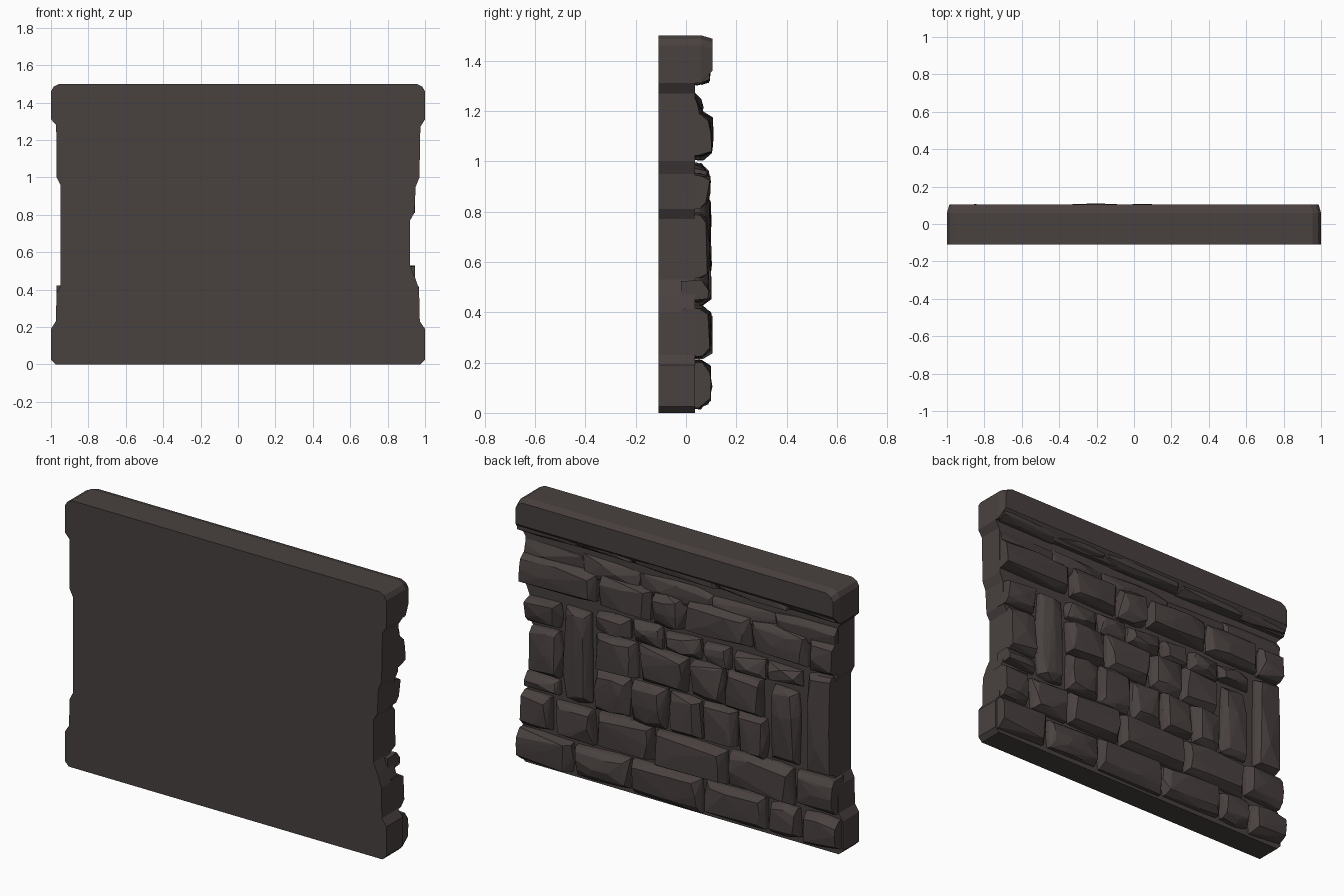
import bpy, bmesh, random
from mathutils import Vector

if "Cube" in bpy.data.objects:
    bpy.data.objects.remove(bpy.data.objects["Cube"])

random.seed(7)
mat = bpy.data.materials.new("dark stone")
mat.diffuse_color = (0.066, 0.053, 0.051, 1)
mat.use_nodes = True
mat.node_tree.nodes["Principled BSDF"].inputs["Base Color"].default_value = mat.diffuse_color
BACK = -0.11   # flat front plane


def make_object(name, bm):
    bmesh.ops.recalc_face_normals(bm, faces=bm.faces[:])
    me = bpy.data.meshes.new(name)
    bm.to_mesh(me)
    bm.free()
    me.materials.append(mat)
    ob = bpy.data.objects.new(name, me)
    bpy.context.collection.objects.link(ob)
    return ob


def extrude_outline(name, pts, y0, y1):
    bm = bmesh.new()
    a = [bm.verts.new((x, y0, z)) for x, z in pts]
    b = [bm.verts.new((x, y1, z)) for x, z in pts]
    bm.faces.new(a)
    bm.faces.new(b[::-1])
    for i in range(len(pts)):
        j = (i + 1) % len(pts)
        bm.faces.new((a[i], a[j], b[j], b[i]))
    return make_object(name, bm)


# flat slab with stepped side edges, carries every carved stone
right = [(0.975, 0), (1, 0.025), (1, 0.19), (0.972, 0.23), (0.968, 0.4),
         (0.945, 0.47), (0.92, 0.53), (0.92, 0.77), (0.943, 0.81),
         (0.95, 0.95), (0.97, 1.0), (0.975, 1.27), (1, 1.31)]
left = [(-1, 1.31), (-0.972, 1.28), (-0.97, 1.0), (-0.95, 0.96),
        (-0.95, 0.42), (-0.97, 0.38), (-0.974, 0.23), (-1, 0.19),
        (-1, 0.025), (-0.975, 0)]
extrude_outline("wall_slab", right + left, BACK, 0.035)

# smooth coping beam along the top, tapered toward the carved side
cap_outline = [(-1, 1.31), (1, 1.31), (1, 1.46), (0.985, 1.485), (0.955, 1.5),
               (-0.955, 1.5), (-0.985, 1.485), (-1, 1.46)]
cap = extrude_outline("coping_beam", cap_outline, BACK, 0.06)
bm = bmesh.new()
bm.from_mesh(cap.data)
bm.verts.ensure_lookup_table()
end = max(bm.faces, key=lambda f: f.calc_center_median().y)
new = bmesh.ops.extrude_face_region(bm, geom=[end])
bmesh.ops.delete(bm, geom=[end], context='FACES_ONLY')
for v in new["geom"]:
    if isinstance(v, bmesh.types.BMVert):
        v.co.y = 0.105
        v.co.x *= 0.987
        v.co.z = 1.36 if v.co.z < 1.4 else v.co.z - 0.013
bm.to_mesh(cap.data)
bm.free()


def hull_stone(target, x0, x1, z0, z1, depth):
    """Chipped faceted block; an end at the wall edge stays flush."""
    w, h = x1 - x0, z1 - z0
    nx, nz = max(2, round(w / 0.13)), max(2, round(h / 0.13))
    bm = bmesh.new()
    for inset, y, jit in ((0, -0.02, 0), (0.006, depth * 0.62, 0.012),
                          (0.03, depth - 0.006, 0.014)):
        ix, iz = min(inset, w * 0.22), min(inset, h * 0.22)
        for i in range(nx + 1):
            for k in range(nz + 1):
                if 0 < i < nx and 0 < k < nz and inset < 0.03:
                    continue
                x = x0 + ix + (w - 2 * ix) * i / nx + random.uniform(-jit, jit)
                z = z0 + iz + (h - 2 * iz) * k / nz + random.uniform(-jit, jit)
                if i == 0 and x0 < -0.9:
                    x = x0
                if i == nx and x1 > 0.9:
                    x = x1
                bulge = 0.006 if 0 < i < nx and 0 < k < nz else 0
                yy = y + (bulge + random.uniform(-0.018, 0.003) if jit else 0)
                bm.verts.new((x, min(yy, 0.11), max(z, 0.012)))
    r = bmesh.ops.convex_hull(bm, input=bm.verts[:])
    dead = {g for g in r["geom_interior"] + r["geom_unused"]
            if isinstance(g, bmesh.types.BMVert)}
    bmesh.ops.delete(bm, geom=list(dead), context='VERTS')
    bmesh.ops.recalc_face_normals(bm, faces=bm.faces[:])
    me = bpy.data.meshes.new("tmp")
    bm.to_mesh(me)
    bm.free()
    target.from_mesh(me)
    bpy.data.meshes.remove(me)


def course(name, xs, z0, z1, depth=0.108, gap=0.008, wobble=0.012):
    """A row of stones split at the x positions in xs."""
    bm = bmesh.new()
    for a, b in zip(xs, xs[1:]):
        ga = 0 if a < -0.9 else gap
        gb = 0 if b > 0.9 else gap
        hull_stone(bm, a + ga, b - gb, z0 + random.uniform(0, wobble),
                   z1 - random.uniform(0, wobble),
                   depth - random.uniform(0, 0.008))
    return make_object(name, bm)


# chipped stones under the coping lip
course("lip_stones", [-0.985, -0.7, -0.25, 0.27, 0.62, 0.985], 1.305, 1.40,
       0.1, gap=-0.01)
# sloped upper course: low weathered shelf plus bulging stones
course("upper_shelf", [-0.97, -0.6, -0.2, 0.25, 0.6, 0.97], 1.13, 1.27, 0.07, gap=-0.01)
course("upper_course", [-0.97, -0.81, -0.45, -0.04, 0.17, 0.5, 0.97], 1.005, 1.2, 0.112)

# tall stones framing the centre panel
course("left_edge_pier", [-0.95, -0.79], 0.42, 0.99)
course("left_upright", [-0.75, -0.56], 0.43, 0.87, 0.1)
course("left_small_block", [-0.77, -0.54], 0.87, 0.985, 0.1)
course("right_upright", [0.54, 0.73], 0.43, 0.96, 0.1)
course("right_edge_top", [0.73, 0.945], 0.81, 0.965, 0.1)
course("right_edge_middle", [0.73, 0.92], 0.53, 0.80, 0.104)
course("right_edge_bottom", [0.73, 0.945], 0.435, 0.53, 0.1)

# centre panel of rough blocks
course("panel_top_row", [-0.54, -0.33, -0.14, 0.1, 0.3, 0.53], 0.86, 0.995, 0.1)
course("panel_middle_row", [-0.53, -0.28, -0.06, 0.25, 0.53], 0.65, 0.87)
course("panel_lower_row", [-0.55, -0.36, -0.14, 0.07, 0.3, 0.53], 0.42, 0.66)

# two base courses of long stones
course("base_upper_course", [-0.97, -0.72, -0.3, 0.15, 0.52, 0.78, 0.968], 0.215, 0.425, 0.11)
course("base_lower_course", [-0.99, -0.76, -0.55, -0.15, 0.3, 0.66, 0.99], 0.015, 0.21, 0.106)
